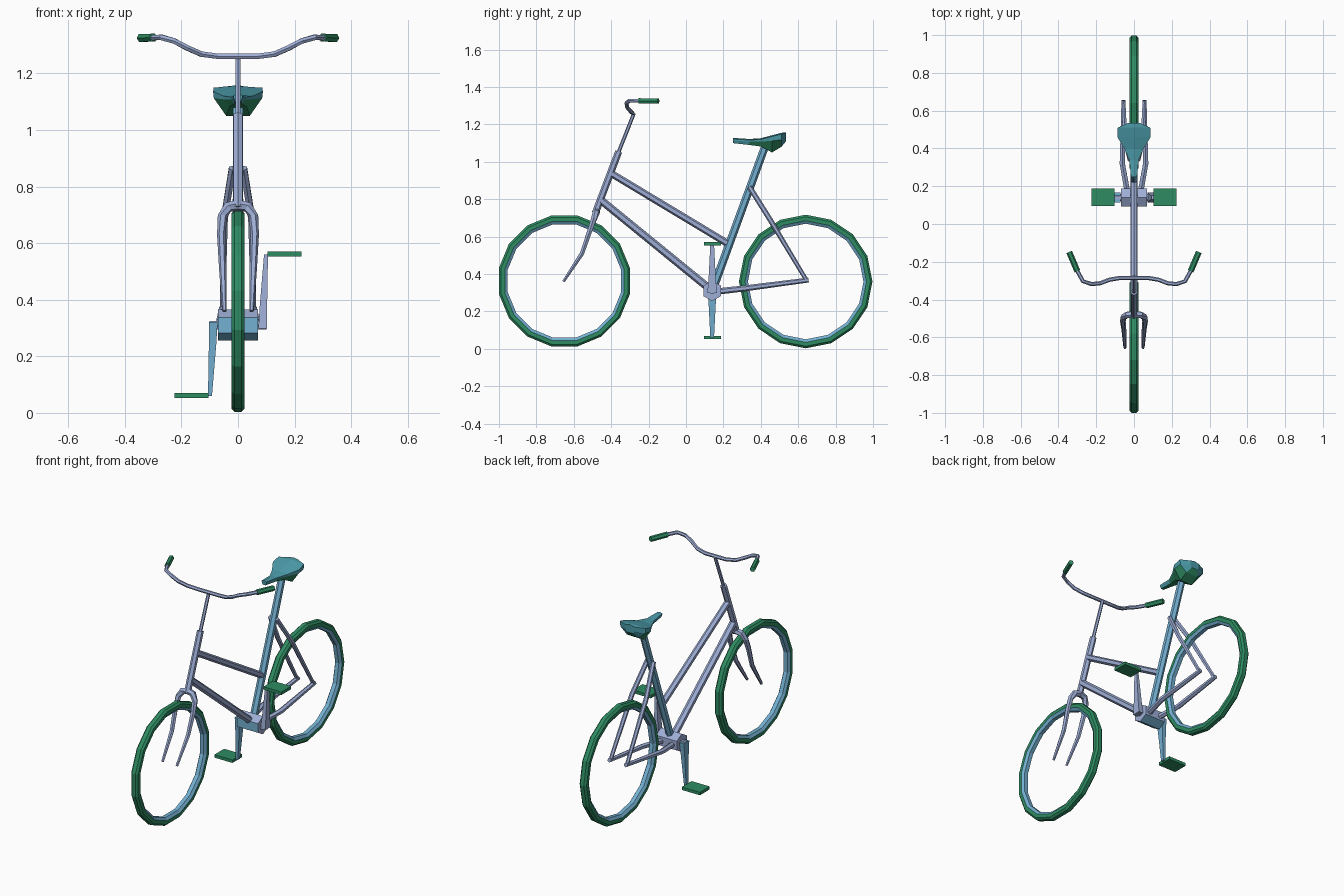
import bpy, bmesh, math
from mathutils import Vector

if "Cube" in bpy.data.objects:
    bpy.data.objects.remove(bpy.data.objects["Cube"])


def material(name, r, g, b):
    m = bpy.data.materials.new(name)
    m.diffuse_color = [((c / 255 + 0.055) / 1.055) ** 2.4 for c in (r, g, b)] + [1]
    m.use_nodes = True
    m.node_tree.nodes["Principled BSDF"].inputs["Base Color"].default_value = m.diffuse_color
    return m


FRAME = material("lavender_blue", 158, 174, 214)
SKY = material("sky_blue", 116, 176, 210)
GREEN = material("green", 46, 140, 98)
TEAL = material("teal", 76, 156, 170)


def finish(name, bm, mats, rule=None):
    """Turn a bmesh into an object; rule(face) picks the material slot."""
    bmesh.ops.recalc_face_normals(bm, faces=bm.faces)
    bm.normal_update()
    if rule:
        for f in bm.faces:
            f.material_index = rule(f)
    me = bpy.data.meshes.new(name)
    bm.to_mesh(me)
    bm.free()
    for m in mats:
        me.materials.append(m)
    ob = bpy.data.objects.new(name, me)
    bpy.context.collection.objects.link(ob)
    return ob


def skin(bm, rings, closed=False):
    """Bridge rings of points with quads, capping the ends unless closed."""
    vs = [[bm.verts.new(p) for p in ring] for ring in rings]
    n = len(vs[0])
    pairs = list(zip(vs, vs[1:])) + ([(vs[-1], vs[0])] if closed else [])
    for a, b in pairs:
        for i in range(n):
            j = (i + 1) % n
            bm.faces.new((a[i], a[j], b[j], b[i]))
    if not closed:
        bm.faces.new(vs[0])
        bm.faces.new(vs[-1])


def tube(name, path, radii, mat, sides=6, up=(1, 0, 0)):
    """Sweep a polygon along a path; radii is one value or one per point."""
    pts = [Vector(p) for p in path]
    if not isinstance(radii, (list, tuple)):
        radii = [radii] * len(pts)
    rings = []
    for i, p in enumerate(pts):
        t = (pts[min(i + 1, len(pts) - 1)] - pts[max(i - 1, 0)]).normalized()
        u = Vector(up)
        u = (u - t * u.dot(t)).normalized()
        v = t.cross(u)
        angles = [math.tau * (k + 0.5) / sides for k in range(sides)]
        rings.append([p + (u * math.cos(a) + v * math.sin(a)) * radii[i] for a in angles])
    bm = bmesh.new()
    skin(bm, rings)
    return finish(name, bm, [mat])


def box(name, lo, hi, mat):
    bm = bmesh.new()
    skin(bm, [[(x, lo[1], lo[2]), (x, hi[1], lo[2]), (x, hi[1], hi[2]), (x, lo[1], hi[2])]
              for x in (lo[0], hi[0])])
    return finish(name, bm, [mat])


# Wheels: sixteen-sided hollow rings, green tyre and blue rim
def wheel(name, cy, cz, phase):
    half = [(0.357, 0.012), (0.346, 0.023), (0.325, 0.023), (0.309, 0.012)]
    section = half + [(r, -x) for r, x in reversed(half)]
    rings = []
    for k in range(16):
        a = math.tau * (k + phase) / 16
        rings.append([(x, cy + r * math.cos(a), cz + r * math.sin(a)) for r, x in section])
    bm = bmesh.new()
    skin(bm, rings, closed=True)

    def rule(f):
        c = f.calc_center_median()
        return 1 if math.hypot(c.y - cy, c.z - cz) < 0.3215 else 0
    finish(name, bm, [GREEN, SKY], rule)


wheel("front_wheel", -0.65, 0.363, 0.5)
wheel("rear_wheel", 0.64, 0.36, 0)

# Main frame tubes
tube("head_tube", [(0, -0.485, 0.725), (0, -0.36, 1.055)], 0.019, FRAME)
tube("handlebar_stem", [(0, -0.365, 1.04), (0, -0.278, 1.26)], 0.010, FRAME)
tube("top_tube", [(0, -0.40, 0.938), (0, 0.22, 0.565)], 0.019, FRAME)
tube("down_tube", [(0, -0.455, 0.795), (0, 0.14, 0.31)], 0.021, FRAME)
tube("seat_tube", [(0, 0.14, 0.31), (0, 0.42, 1.075)], [0.022, 0.021], SKY)

# Bottom bracket: hexagonal shell with blue front and underside
bm = bmesh.new()
skin(bm, [[(x, 0.14 + 0.055 * math.sin(math.tau * k / 6), 0.31 + 0.055 * math.cos(math.tau * k / 6))
           for k in range(6)] for x in (-0.07, 0.07)])
finish("bottom_bracket", bm, [FRAME, SKY],
       lambda f: 1 if f.normal.z < -0.3 or f.normal.y < -0.95 else 0)
tube("crank_axle", [(-0.10, 0.14, 0.31), (0.10, 0.14, 0.31)], 0.018, FRAME, up=(0, 0, 1))

for side, s in (("right", 1), ("left", -1)):
    # Fork blades, chain stays and seat stays
    tube(side + "_fork_blade",
         [(0, -0.478, 0.735), (s * 0.035, -0.481, 0.727), (s * 0.055, -0.492, 0.695),
          (s * 0.059, -0.515, 0.63), (s * 0.054, -0.556, 0.51), (s * 0.048, -0.655, 0.36)],
         [0.019, 0.019, 0.017, 0.015, 0.013, 0.008], FRAME, up=(0, 1, 0.3))
    tube(side + "_chain_stay",
         [(s * 0.035, 0.17, 0.307), (s * 0.062, 0.32, 0.324), (s * 0.055, 0.655, 0.368)],
         [0.017, 0.016, 0.013], FRAME)
    tube(side + "_seat_stay",
         [(s * 0.02, 0.34, 0.865), (s * 0.048, 0.45, 0.69), (s * 0.055, 0.645, 0.365)],
         [0.014, 0.014, 0.011], FRAME)

    # Cranks: tapered arms pointing up on the right and down on the left
    bm = bmesh.new()
    rings = []
    for z, x0, x1, hy in ((-0.012, 0.072, 0.102, 0.026), (0.07, 0.077, 0.103, 0.019),
                          (0.25, 0.092, 0.106, 0.010)):
        rings.append([(s * x, 0.14 + y, 0.31 + s * z)
                      for x, y in ((x0, -hy), (x1, -hy), (x1, hy), (x0, hy))])
    skin(bm, rings)
    finish(side + "_crank", bm, [FRAME if s > 0 else SKY])

    # Pedals
    pz = 0.31 + s * 0.25
    box(side + "_pedal", (min(s * 0.104, s * 0.225), 0.095, pz - 0.008),
        (max(s * 0.104, s * 0.225), 0.188, pz + 0.01), GREEN)

    # Grips
    tube(side + "_grip", [(s * 0.300, -0.25, 1.326), (s * 0.343, -0.148, 1.325)],
         0.016, GREEN, up=(0, 0, 1))

# Handlebar: one swept bar, mirrored path
half = [(0.07, -0.285, 1.26), (0.13, -0.295, 1.268), (0.18, -0.314, 1.29),
        (0.225, -0.318, 1.314), (0.27, -0.303, 1.327), (0.305, -0.24, 1.326)]
tube("handlebar", [(-x, y, z) for x, y, z in reversed(half)] + half, 0.011, FRAME, up=(0, 0, 1))

# Seat: lofted cross-sections (y, half width, top, edge, bottom half width, bottom)
bm = bmesh.new()
rings = []
for y, w, top, edge, wb, bot in (
        (0.25, 0.016, 1.128, 1.114, 0.010, 1.100), (0.34, 0.025, 1.122, 1.108, 0.015, 1.090),
        (0.40, 0.052, 1.126, 1.108, 0.030, 1.082), (0.46, 0.088, 1.142, 1.112, 0.042, 1.050),
        (0.51, 0.086, 1.155, 1.118, 0.040, 1.080), (0.535, 0.030, 1.158, 1.125, 0.020, 1.110)):
    rings.append([(-w, y, top - 0.006), (0, y, top), (w, y, top - 0.006), (w * 0.97, y, edge),
                  (wb, y, bot), (-wb, y, bot), (-w * 0.97, y, edge)])
skin(bm, rings)
finish("seat", bm, [TEAL, GREEN], lambda f: 1 if f.normal.z < -0.45 else 0)
